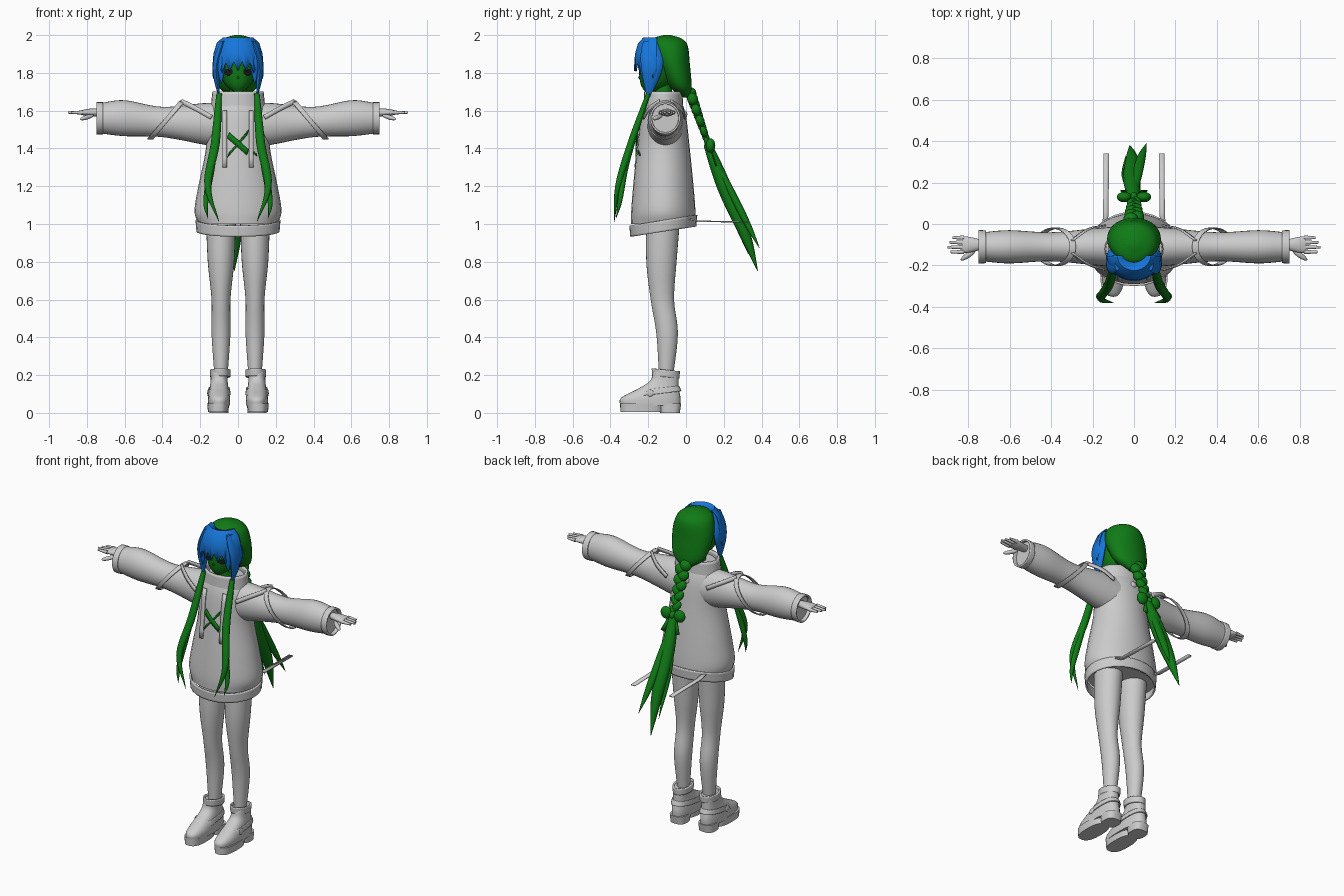
import bpy, bmesh, math
from mathutils import Vector

if "Cube" in bpy.data.objects:
    bpy.data.objects.remove(bpy.data.objects["Cube"], do_unlink=True)


def material(name, red, green, blue):
    mat = bpy.data.materials.new(name)
    mat.use_nodes = True
    mat.diffuse_color = (red, green, blue, 1)
    mat.node_tree.nodes["Principled BSDF"].inputs["Base Color"].default_value = mat.diffuse_color
    return mat


GREY = material("light grey", .6, .6, .6)
GREEN = material("leaf green", .005, .2, .008)
BLUE = material("bright blue", .008, .18, .7)
DARK = material("near black", .01, .01, .01)
made = []


def finish(name, bm, mat, thickness=0):
    bmesh.ops.recalc_face_normals(bm, faces=bm.faces[:])
    mesh = bpy.data.meshes.new(name)
    bm.to_mesh(mesh)
    bm.free()
    mesh.materials.append(mat)
    part = bpy.data.objects.new(name, mesh)
    bpy.context.collection.objects.link(part)
    if thickness:
        solid = part.modifiers.new("thickness", "SOLIDIFY")
        solid.thickness = thickness
        solid.offset = 0
    made.append(part)
    return part


def smooth(rows, steps=6):
    """Pass a smooth curve through a few rows of values."""
    pts = [Vector(row) for row in rows]
    pts = [2 * pts[0] - pts[1]] + pts + [2 * pts[-1] - pts[-2]]
    curve = []
    for a, b, c, d in zip(pts, pts[1:], pts[2:], pts[3:]):
        for k in range(steps):
            t = k / steps
            curve.append(b + (c - a) * t / 2 + (a - 2.5 * b + 2 * c - d / 2) * t ** 2
                         + (1.5 * (b - c) + (d - a) / 2) * t ** 3)
    return curve + [pts[-2]]


def skin(name, rings, mat, side=1, cap=True, thickness=0):
    bm = bmesh.new()
    loops = [[bm.verts.new((x * side, y, z)) for x, y, z in ring] for ring in rings]
    for low, high in zip(loops, loops[1:]):
        for i in range(len(low)):
            bm.faces.new((low[i - 1], low[i], high[i], high[i - 1]))
    if cap:
        bm.faces.new(loops[0])
        bm.faces.new(loops[-1])
    return finish(name, bm, mat, thickness)


def oval(count, power=2):
    """Unit outline, squarer as the power grows."""
    turns = [math.tau * i / count for i in range(count)]
    return [[math.copysign(abs(f(a)) ** (2 / power), f(a)) for f in (math.cos, math.sin)] for a in turns]


def loft(name, centre, rows, mat, axis="z", side=1, tilt=0, power=2, cap=True, thickness=0):
    """Rows hold position along the axis, two radii and an optional shift of the centre."""
    rings = []
    for pos, ru, rv, shift in smooth([(*row, 0)[:4] for row in rows]):
        ring = []
        for c, s in oval(28, power):
            u, v, w = centre[0] + ru * c, centre[1] + shift + rv * s, pos + tilt * rv * s
            ring.append((u, v, w) if axis == "z" else (w, u, v))
        rings.append(ring)
    return skin(name, rings, mat, side, cap, thickness)


def strand(name, points, width, depth, mat, side=1):
    """Hair lock that swells and then tapers to a tip."""
    path = smooth(points)
    rings = []
    for k, p in enumerate(path):
        swell = math.sin(math.pi * (.2 + .79 * k / (len(path) - 1)))
        rings.append([(p.x + width * swell * c, p.y + depth * swell * s, p.z) for c, s in oval(12)])
    return skin(name, rings, mat, side)


def ribbon(name, points, across, mat, thickness=.007, side=1):
    bm = bmesh.new()
    pairs = []
    for p in points:
        ends = [Vector(p) + Vector(across) * k for k in (-.5, .5)]
        pairs.append([bm.verts.new((e.x * side, e.y, e.z)) for e in ends])
    for a, b in zip(pairs, pairs[1:]):
        bm.faces.new((*a, *reversed(b)))
    return finish(name, bm, mat, thickness)


def ball(name, place, scale, mat, turn=(0, 0, 0)):
    bm = bmesh.new()
    bmesh.ops.create_uvsphere(bm, u_segments=16, v_segments=10, radius=1)
    part = finish(name, bm, mat)
    part.location, part.scale, part.rotation_euler = place, scale, turn


# Hooded top: body, hem, collar and back button
trunk = (0, -.12)
body = [(1, .21, .17), (1.07, .23, .17), (1.2, .21, .16), (1.4, .17, .14), (1.57, .165, .12), (1.67, .11, .09)]
loft("top_body", trunk, body, GREY)
loft("top_hem", trunk, [(.96, .215, .17), (1.02, .22, .175)], GREY, tilt=.16, cap=False, thickness=.01)
loft("collar", trunk, [(1.6, .14, .1), (1.7, .13, .095)], GREY, cap=False, thickness=.012)
loft("neck", trunk, [(1.6, .045, .045), (1.76, .045, .045)], GREEN)
ball("back_button", (0, -.005, 1.58), (.02, .012, .02), GREY)
body_curve = smooth(body, 40)


def chest(x, z, lift=.006):
    """Point just in front of the top."""
    _, rx, ry = min(body_curve, key=lambda row: abs(row[0] - z))
    return Vector((x, trunk[1] - ry * math.sqrt(1 - (x / rx) ** 2) - lift, z))


# Chest cross and small mark
for name, rise in (("rising", .06), ("falling", -.045)):
    steps = [k / 4 for k in range(-4, 5)]
    ribbon("chest_cross_" + name, [chest(.052 * k, 1.425 + rise * k) for k in steps], (.012, 0, .03), GREEN, .005)
ribbon("chest_mark", [chest(.075, 1.385), chest(.1, 1.365)], (0, 0, .012), GREEN, .005)

# Head and back hair
loft("head", (0, -.15), [(1.69, .01, .01, -.05), (1.74, .07, .08, -.01), (1.82, .105, .1),
                         (1.9, .105, .1), (1.97, .06, .07, .02)], GREEN)
ball("nose", (0, -.245, 1.775), (.006, .008, .008), GREEN)
loft("back_hair", (0, -.05), [(1.67, .03, .02, .05), (1.73, .105, .06, .02), (1.85, .13, .09, -.02),
                              (1.94, .115, .1, -.04), (1.98, .08, .08, -.05), (2, .02, .02, -.05)], GREEN)

# Fringe shell with a saw-tooth lower edge
bm = bmesh.new()
columns = []
for i in range(37):
    across = i / 18 - 1
    angle = across * math.radians(88)
    tooth = abs(i % 4 - 2) / 2
    edge = 1.81 + .05 * (tooth - across ** 2)
    profile = [(.035, 1.97), (.08, 1.985), (.11, 1.955), (.127, 1.9), (.132, edge)]
    columns.append([bm.verts.new((r * math.sin(angle), -.15 - .92 * r * math.cos(angle), z)) for r, z in profile])
for a, b in zip(columns, columns[1:]):
    for k in range(len(a) - 1):
        bm.faces.new((a[k], b[k], b[k + 1], a[k + 1]))
finish("fringe", bm, BLUE, .007)

# Braid, bow knot and tail
for i in range(10):
    t = i / 9
    lean = 1 if i % 2 else -1
    size = .036 - .016 * t
    ball(f"braid_plait_{i + 1}", (lean * size * .45, .025 + .09 * t, 1.69 - .26 * t),
         (size, size * .85, .034), GREEN, (.35, lean * .6, 0))
ball("bow_knot", (0, .125, 1.41), (.02, .03, .025), GREEN)
strand("tail_main", [(0, .12, 1.41), (-.01, .21, 1.18), (-.01, .31, .95), (-.02, .38, .75)], .042, .042, GREEN)
strand("tail_outer", [(0, .15, 1.35), (.03, .3, 1.05), (.06, .39, .87)], .024, .022, GREEN)
strand("tail_inner", [(0, .14, 1.35), (-.04, .23, 1.1), (-.04, .33, .84)], .02, .02, GREEN)

for side, tag in ((1, "left_"), (-1, "right_")):
    # Eye and hair locks beside the face
    ball(tag + "eye", (.05 * side, -.232, 1.81), (.027, .005, .026), DARK, (0, 0, side * .5))
    strand(tag + "temple_lock", [(.08, -.19, 1.97), (.115, -.18, 1.83), (.1, -.2, 1.66)], .022, .06, BLUE, side)
    strand(tag + "cheek_lock", [(.085, -.23, 1.9), (.09, -.225, 1.74)], .02, .016, BLUE, side)
    strand(tag + "long_lock_outer", [(.1, -.2, 1.69), (.12, -.29, 1.43), (.16, -.36, 1.2), (.1, -.38, 1.01)],
           .024, .02, GREEN, side)
    strand(tag + "long_lock_inner", [(.11, -.26, 1.5), (.14, -.32, 1.3), (.17, -.35, 1.12), (.16, -.37, 1.03)],
           .018, .016, GREEN, side)

    # Bow loop and hanging end
    ball(tag + "bow_loop", (.047 * side, .13, 1.415), (.036, .025, .038), GREEN)
    ribbon(tag + "bow_end", [(.01, .13, 1.4), (.05, .16, 1.31)], (.03, 0, .008), GREEN, side=side)

    # Sleeve, cuff and arm straps
    arm = (-.11, 1.55)
    loft(tag + "sleeve", arm, [(.06, .1, .12, -.03), (.18, .09, .11, -.02), (.4, .07, .08, -.01),
                               (.6, .08, .095, .01), (.73, .07, .08, .01)], GREY, "x", side)
    loft(tag + "cuff", arm, [(.715, .074, .08, .01), (.75, .076, .08, .01)], GREY, "x", side,
         cap=False, thickness=.01)
    loft(tag + "arm_band", arm, [(.365, .09, .1), (.395, .09, .1)], GREY, "x", side,
         tilt=-.85, cap=False, thickness=.006)
    for where, face in (("front", -1), ("back", 1)):
        ribbon(tag + where + "_shoulder_strap",
               smooth([(.14, face * .108 - .115, 1.565), (.22, face * .085 - .11, 1.61),
                       (.3, face * .03 - .11, 1.65)]), (-.012, 0, .022), GREY, side=side)
    ribbon(tag + "drawstring", [chest(.07, 1.3 + k / 20, .01) for k in range(7)], (.026, 0, 0), GREY, side=side)
    ribbon(tag + "back_strap", [(.14, -.02, 1.04), (.136, .06, 1.015), (.133, .34, 1.01)], (.026, 0, 0),
           GREY, side=side)

    # Hand with four fingers and a thumb
    loft(tag + "palm", (-.1, 1.59), [(.72, .02, .02), (.79, .037, .02), (.83, .04, .012)], GREY, "x", side)
    for finger, tip in enumerate((.875, .89, .9, .885)):
        loft(tag + f"finger_{finger + 1}", (-.066 - .023 * finger, 1.59),
             [(.82, .011, .011), (tip, .006, .006)], GREY, "x", side)
    ball(tag + "thumb", (.8 * side, -.15, 1.565), (.045, .013, .012), GREY, (0, .25 * side, -.6 * side))

    # Leg
    loft(tag + "leg", (.09, -.12), [(.2, .035, .038, .015), (.42, .05, .057, .02), (.6, .05, .062, -.005),
                                    (.8, .07, .08, -.01), (1.04, .08, .09)], GREY, side=side)

    # Shoe: sole, heel, upper, ankle cuff, strap and buckle
    loft(tag + "sole", (.105, -.235), [(.004, .054, .112), (.05, .058, .114)], GREY, side=side, power=2.6)
    loft(tag + "heel", (.1, -.085), [(0, .05, .052), (.05, .052, .06)], GREY, side=side, power=2.8)
    loft(tag + "shoe_upper", (.1, -.12), [(.04, .058, .16, -.07), (.08, .058, .157, -.066), (.13, .05, .106, -.024),
                                          (.17, .045, .075, .005), (.22, .045, .067, .013)],
         GREY, side=side, power=2.4)
    loft(tag + "ankle_cuff", (.094, -.107), [(.19, .048, .067), (.228, .05, .07)], GREY, side=side,
         tilt=-.1, cap=False, thickness=.01)
    loft(tag + "shoe_strap", (.1, -.155), [(.1, .058, .128), (.13, .054, .106, .01)], GREY, side=side,
         tilt=.12, power=2.4, cap=False, thickness=.006)
    ball(tag + "shoe_buckle", (.157 * side, -.19, .105), (.006, .02, .018), GREY)

# Smooth shading with crisp edges
bpy.ops.object.select_all(action="DESELECT")
for part in made:
    part.select_set(True)
bpy.context.view_layer.objects.active = made[0]
bpy.ops.object.shade_smooth_by_angle(angle=math.radians(50))
